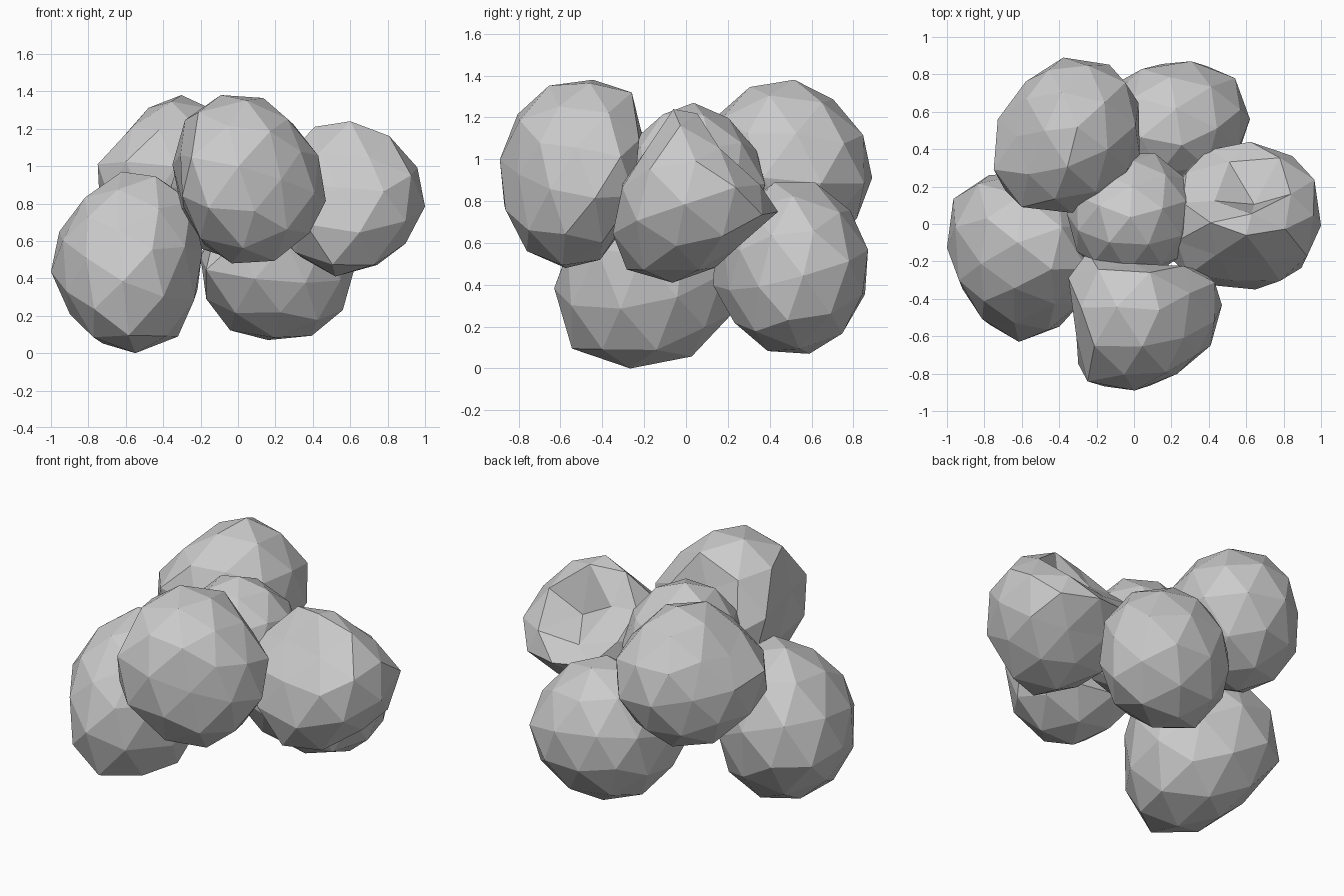
import bpy, bmesh, math
from mathutils import Vector, Euler

if "Cube" in bpy.data.objects:
    bpy.data.objects.remove(bpy.data.objects["Cube"])

SIGNS = [(1, 1), (-1, 1), (-1, -1), (1, -1)]
PLANES = [(0, 2), (1, 2), (0, 1)]


def blob(name, lo, hi, rot, *diagonals):
    """Low-poly ball filling the box lo-hi.
    diagonals: for the xz, yz and xy outlines, the reach of (++, -+, --, +-)
    as the largest value of +-a+-b; None leaves the ball as it is."""
    lo, hi = Vector(lo), Vector(hi)
    mid, half = (lo + hi) / 2, (hi - lo) / 2
    bm = bmesh.new()
    bmesh.ops.create_icosphere(bm, subdivisions=2, radius=1)
    turn = Euler([math.radians(a) for a in rot]).to_matrix()
    for v in bm.verts:
        v.co = mid + (turn @ v.co) * half
    # outward directions and how far the ball must reach along them
    goals = []
    for i in range(3):
        for s, edge in ((1, hi[i]), (-1, -lo[i])):
            d = Vector((0, 0, 0))
            d[i] = s
            goals.append((d, edge))
    for (a, b), reach in zip(PLANES, diagonals):
        for (sa, sb), r in zip(SIGNS, reach):
            if r is not None:
                d = Vector((0, 0, 0))
                d[a], d[b] = sa, sb
                goals.append((d.normalized(), r / math.sqrt(2)))
    # softly push or pull each side until it reaches its goal
    for _ in range(40):
        for d, goal in goals:
            gap = goal - max(v.co.dot(d) for v in bm.verts)
            for v in bm.verts:
                facing = max(0, (v.co - mid).normalized().dot(d))
                v.co += d * gap * 0.6 * facing ** 5
    me = bpy.data.meshes.new(name)
    bm.to_mesh(me)
    bm.free()
    ob = bpy.data.objects.new(name, me)
    bpy.context.collection.objects.link(ob)


N = None
# low ball, front left
blob("left_ball", (-1, -0.63, 0), (-0.19, 0.27, 0.97), (10, 20, 0),
     (0.56, 1.65, 0.69, -0.41), (1.0, 1.22, 0.45, -0.03), (N, 1.1, 1.32, 0.15))
# high ball, front centre
blob("front_ball", (-0.35, -0.89, 0.48), (0.47, -0.15, 1.38), (0, 15, 30),
     (1.52, 1.53, -0.4, -0.26), (1.06, 2.02, 0.2, -0.93), (0.12, 0.1, 1.09, 1.06))
# high ball, right
blob("right_ball", (0.15, -0.35, 0.41), (1, 0.44, 1.24), (20, 0, 10),
     (1.97, 0.8, -0.84, 0.31), (1.27, 1.3, -0.19, -0.31), (1.21, 0, -0.01, 1.13))
# high ball, back left
blob("back_left_ball", (-0.75, 0.06, 0.53), (0.03, 0.89, 1.38), (0, 10, 40),
     (N, 1.79, N, N), (1.99, 1.06, N, 0.1), (0.72, 1.34, 0.51, -0.25))
# low ball, back right
blob("back_right_ball", (-0.2, 0.13, 0.07), (0.62, 0.87, 0.89), (15, 0, 25),
     (N, N, -0.08, 0.33), (1.54, 0.5, -0.45, 0.58), (1.32, 0.83, 0.0, 0.2))
# core ball in the middle
blob("core_ball", (-0.36, -0.3, 0.5), (0.32, 0.38, 1.27), (0, 0, 15),
     (), (1.4, N, N, N), (0.52, N, N, N))
